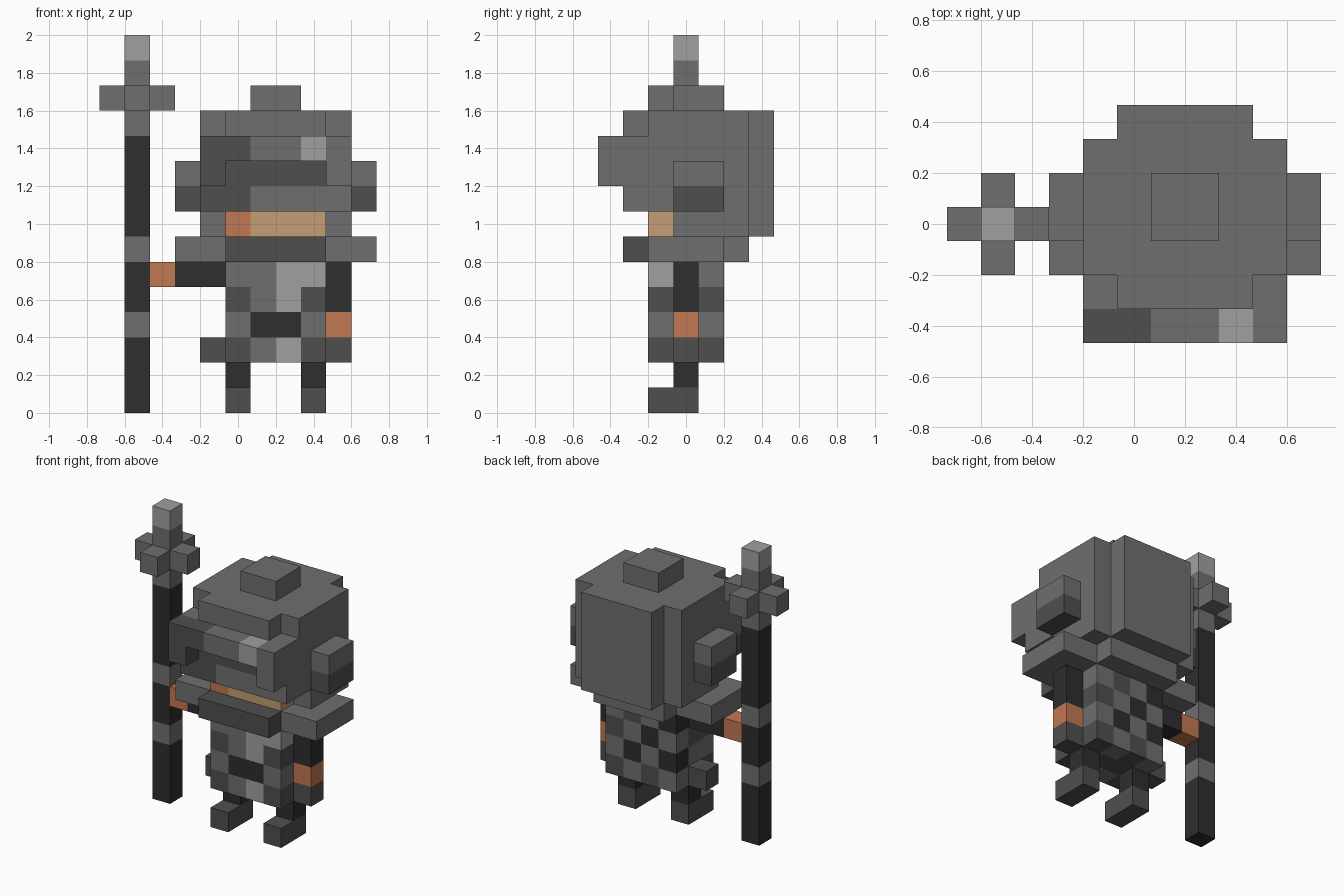
import bpy, bmesh, math
from mathutils import Vector

cube = bpy.data.objects.get("Cube")
if cube:
    bpy.data.objects.remove(cube, do_unlink=True)

U = 2 / 15                              # edge of one block
ORIGIN = Vector((-5.5, -3.5, 0))        # grid corner, in blocks


def linear(c):
    c /= 255
    return c / 12.92 if c <= 0.04045 else ((c + 0.055) / 1.055) ** 2.4


def material(name, rgb):
    col = [linear(c) for c in rgb] + [1]
    m = bpy.data.materials.new(name)
    m.use_nodes = True
    m.diffuse_color = col
    m.node_tree.nodes["Principled BSDF"].inputs["Base Color"].default_value = col
    return m


MATS = {
    "m": material("mid grey", (111, 111, 111)),
    "d": material("dark grey", (79, 79, 79)),
    "b": material("charcoal", (46, 46, 46)),
    "l": material("light grey", (160, 160, 160)),
    "o": material("copper skin", (193, 120, 83)),
    "t": material("tan skin", (195, 157, 118)),
}
DIRS = [Vector(d) for d in
        ((1, 0, 0), (-1, 0, 0), (0, 1, 0), (0, -1, 0), (0, 0, 1), (0, 0, -1))]


def part(name, boxes):
    """Boxes are (colour, x0, x1, y0, y1, z0, z1) in inclusive block indices;
    later boxes repaint earlier ones. Only the outer skin is made."""
    cells = {}
    for c, x0, x1, y0, y1, z0, z1 in boxes:
        for x in range(x0, x1 + 1):
            for y in range(y0, y1 + 1):
                for z in range(z0, z1 + 1):
                    cells[x, y, z] = c
    keys = sorted(set(cells.values()))
    bm = bmesh.new()
    verts = {}
    for pos, c in cells.items():
        for d in DIRS:
            if tuple(int(v) for v in Vector(pos) + d) in cells:
                continue
            a = Vector((d.y, d.z, d.x))
            b = d.cross(a)
            corners = []
            for s, t in ((1, 1), (-1, 1), (-1, -1), (1, -1)):
                p = Vector(pos) + Vector((.5, .5, .5)) + (d + a * s + b * t) / 2
                k = tuple(round(v) for v in p)
                if k not in verts:
                    verts[k] = bm.verts.new((p + ORIGIN) * U)
                corners.append(verts[k])
            bm.faces.new(corners).material_index = keys.index(c)
    # Merge flat areas of one colour
    bmesh.ops.dissolve_limit(bm, angle_limit=math.radians(1), verts=bm.verts,
                             edges=bm.edges, delimit={'MATERIAL'})
    me = bpy.data.meshes.new(name)
    bm.to_mesh(me)
    bm.free()
    for k in keys:
        me.materials.append(MATS[k])
    bpy.context.collection.objects.link(bpy.data.objects.new(name, me))


# Staff with banded shaft and crossed head
part("staff", [
    ("b", 1, 1, 3, 3, 0, 10),
    ("m", 1, 1, 3, 3, 3, 3),
    ("m", 1, 1, 3, 3, 6, 6),
    ("m", 1, 1, 3, 3, 11, 13),
    ("m", 0, 2, 3, 3, 12, 12),
    ("m", 1, 1, 2, 4, 12, 12),
    ("l", 1, 1, 3, 3, 14, 14),
])

# Legs and boots
for side, x in (("right", 5), ("left", 8)):
    part(side + "_leg", [("b", x, x, 3, 3, 1, 1)])
    part(side + "_boot", [("d", x, x, 2, 3, 0, 0)])

# Patterned tunic: rows from top to bottom, layers from front to back
LAYERS = (("mmll", "dmld", "mbbm", "dmld"),
          ("mmmm", "dddd", "mmmm", "dddd"),
          ("bmdm", "mbmd", "bmbm", "mdmd"))
part("tunic", [(c, 5 + i, 5 + i, 2 + j, 2 + j, 5 - r, 5 - r)
               for j, layer in enumerate(LAYERS)
               for r, row in enumerate(layer)
               for i, c in enumerate(row)])
for side, x in (("right", 4), ("left", 9)):
    part(side + "_hip_pouch", [("d", x, x, 3, 3, 2, 2)])

# Arms and hands
part("right_arm", [("b", 3, 4, 3, 3, 5, 5)])
part("right_hand", [("o", 2, 2, 3, 3, 5, 5)])
part("left_arm", [("b", 9, 9, 3, 3, 4, 5)])
part("left_hand", [("o", 9, 9, 3, 3, 3, 3)])

# Wide collar with dark front edge
part("collar", [
    ("m", 3, 10, 2, 4, 6, 6),
    ("m", 5, 8, 5, 5, 6, 6),
    ("d", 5, 8, 1, 1, 6, 6),
])

# Face strip under the helmet
part("face", [("t", 5, 8, 2, 2, 7, 7), ("o", 5, 5, 2, 2, 7, 7)])

# Helmet shell, brow and visor
part("helmet", [
    ("m", 4, 9, 3, 5, 7, 7),
    ("m", 4, 9, 1, 5, 8, 10),
    ("m", 4, 9, 2, 5, 11, 11),
    ("m", 5, 8, 1, 1, 11, 11),
    ("m", 5, 8, 6, 6, 7, 11),
    ("d", 4, 5, 1, 1, 8, 8),
    ("d", 5, 8, 1, 1, 9, 9),
    ("m", 4, 9, 0, 0, 10, 10),
    ("m", 9, 9, 0, 0, 9, 9),
    ("d", 4, 4, 0, 0, 9, 9),
    ("d", 4, 5, 0, 0, 10, 10),
    ("l", 8, 8, 0, 0, 10, 10),
])
part("helmet_knob", [("m", 6, 7, 3, 4, 12, 12)])

# Ear guards
for side, x in (("right", 3), ("left", 10)):
    part(side + "_ear_guard", [("m", x, x, 3, 4, 9, 9), ("d", x, x, 3, 4, 8, 8)])
